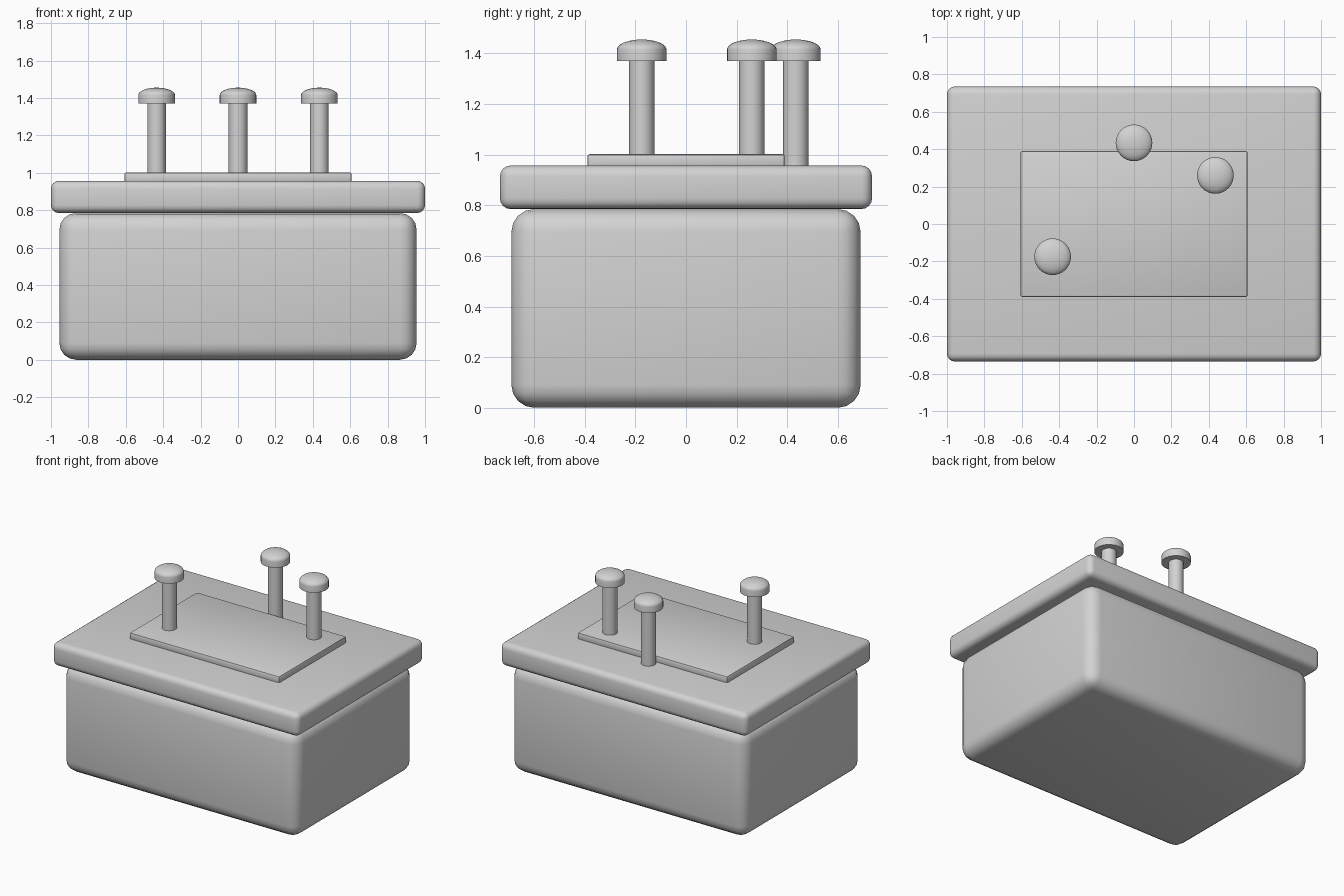
import bpy, bmesh, math

if "Cube" in bpy.data.objects:
    bpy.data.objects.remove(bpy.data.objects["Cube"])

grey = bpy.data.materials.new("light grey")
grey.diffuse_color = (0.65, 0.65, 0.65, 1)
grey.use_nodes = True
grey.node_tree.nodes["Principled BSDF"].inputs["Base Color"].default_value = grey.diffuse_color


def finish(name, bm, angle):
    """Turn a bmesh into a named, coloured, smooth-shaded object."""
    mesh = bpy.data.meshes.new(name)
    bm.to_mesh(mesh)
    bm.free()
    mesh.materials.append(grey)
    ob = bpy.data.objects.new(name, mesh)
    bpy.context.collection.objects.link(ob)
    bpy.ops.object.select_all(action='DESELECT')
    ob.select_set(True)
    bpy.context.view_layer.objects.active = ob
    bpy.ops.object.shade_smooth_by_angle(angle=math.radians(angle))
    return ob


def rounded_box(name, hx, hy, z0, z1, radius, segments):
    bm = bmesh.new()
    bmesh.ops.create_cube(bm, size=1)
    for v in bm.verts:
        v.co = (v.co.x * 2 * hx, v.co.y * 2 * hy, z0 + (v.co.z + 0.5) * (z1 - z0))
    bmesh.ops.bevel(bm, geom=bm.edges[:], offset=radius, segments=segments,
                    profile=0.5, affect='EDGES')
    finish(name, bm, 40)


def lathe(name, x, y, profile, steps=32):
    """Spin a radius/height profile about a vertical axis at x, y."""
    bm = bmesh.new()
    verts = [bm.verts.new((r, 0, z)) for r, z in profile]
    edges = [bm.edges.new(pair) for pair in zip(verts, verts[1:])]
    bmesh.ops.spin(bm, geom=verts + edges, cent=(0, 0, 0), axis=(0, 0, 1),
                   angle=2 * math.pi, steps=steps)
    bmesh.ops.remove_doubles(bm, verts=bm.verts[:], dist=1e-5)
    bmesh.ops.recalc_face_normals(bm, faces=bm.faces[:])
    bmesh.ops.translate(bm, verts=bm.verts[:], vec=(x, y, 0))
    finish(name, bm, 40)


# Box body, overhanging lid and thin top plate
rounded_box("box_body", 0.955, 0.69, 0.0, 0.785, 0.09, 4)
rounded_box("lid", 1.0, 0.735, 0.785, 0.957, 0.042, 4)
rounded_box("top_plate", 0.607, 0.39, 0.945, 1.002, 0.01, 2)

# Three posts, each with a domed button cap
R = 0.098
dome = [(R * math.cos(a), 1.415 + 0.04 * math.sin(a))
        for a in (math.pi / 2 * i / 8 for i in range(8))] + [(0, 1.455)]
for i, (x, y) in enumerate([(-0.435, -0.175), (0, 0.434), (0.435, 0.26)], 1):
    lathe(f"post_{i}", x, y, [(0, 0.94), (0.05, 0.94), (0.05, 1.39), (0, 1.39)])
    lathe(f"post_cap_{i}", x, y, [(0, 1.37), (R, 1.37)] + dome)
